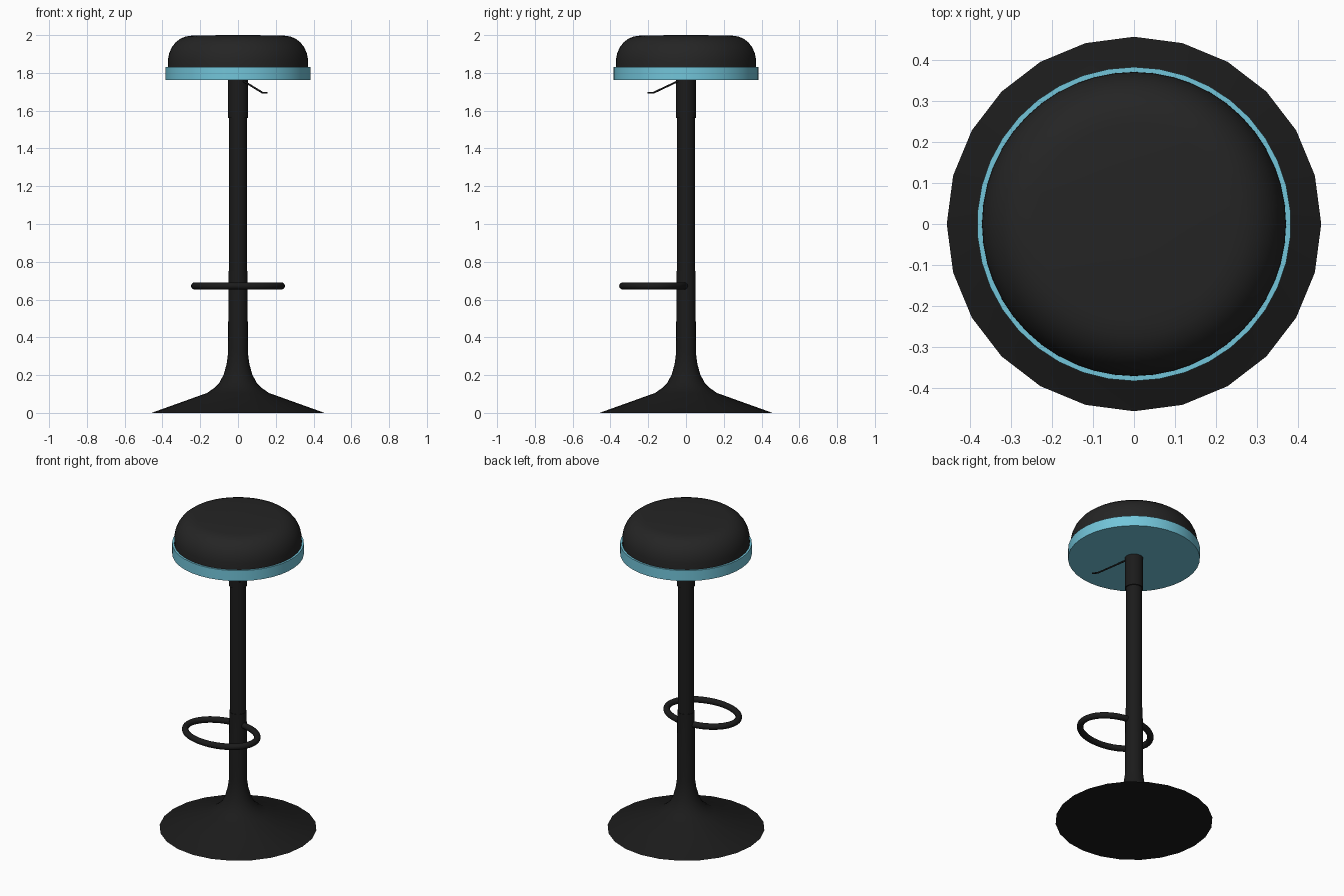
import bpy
from math import sin, cos, pi, radians

if "Cube" in bpy.data.objects:
    bpy.data.objects.remove(bpy.data.objects["Cube"])


def material(name, rgb):
    m = bpy.data.materials.new(name)
    m.diffuse_color = (*rgb, 1)
    m.use_nodes = True
    m.node_tree.nodes["Principled BSDF"].inputs["Base Color"].default_value = m.diffuse_color
    return m


black = material("black_metal", (0.011, 0.011, 0.011))
padding = material("black_padding", (0.018, 0.018, 0.018))
blue = material("light_blue", (0.17, 0.56, 0.70))


def finish(obj, mat, angle=40):
    obj.data.materials.append(mat)
    bpy.ops.object.select_all(action='DESELECT')
    obj.select_set(True)
    bpy.context.view_layer.objects.active = obj
    bpy.ops.object.shade_smooth_by_angle(angle=radians(angle))


def lathe(name, profile, sides, mat):
    """Revolve (radius, z) points, listed bottom to top, and cap both ends."""
    verts = [(r * sin(2 * pi * i / sides), -r * cos(2 * pi * i / sides), z)
             for r, z in profile for i in range(sides)]
    faces = [(k * sides + i, k * sides + (i + 1) % sides,
              (k + 1) * sides + (i + 1) % sides, (k + 1) * sides + i)
             for k in range(len(profile) - 1) for i in range(sides)]
    faces.append(tuple(reversed(range(sides))))
    last = (len(profile) - 1) * sides
    faces.append(tuple(range(last, last + sides)))
    mesh = bpy.data.meshes.new(name)
    mesh.from_pydata(verts, [], faces)
    obj = bpy.data.objects.new(name, mesh)
    bpy.context.collection.objects.link(obj)
    finish(obj, mat)


def tube(name, points, radius, cyclic, mat):
    """Round bar along a path, converted to a mesh."""
    curve = bpy.data.curves.new(name, 'CURVE')
    curve.dimensions = '3D'
    curve.bevel_depth = radius
    curve.bevel_resolution = 3
    curve.use_fill_caps = True
    spline = curve.splines.new('POLY')
    spline.points.add(len(points) - 1)
    for p, co in zip(spline.points, points):
        p.co = (*co, 1)
    spline.use_cyclic_u = cyclic
    obj = bpy.data.objects.new(name, curve)
    bpy.context.collection.objects.link(obj)
    bpy.ops.object.select_all(action='DESELECT')
    obj.select_set(True)
    bpy.context.view_layer.objects.active = obj
    bpy.ops.object.convert(target='MESH')
    finish(bpy.context.view_layer.objects.active, mat, 60)


# Trumpet base flaring into the lower column sleeve
lathe("base", [(0.458, 0), (0.165, 0.105), (0.128, 0.13), (0.098, 0.16),
               (0.075, 0.205), (0.06, 0.26), (0.052, 0.32), (0.051, 0.75)], 24, black)

# Column and the collar under the seat
lathe("column", [(0.048, 0.7), (0.048, 1.6)], 24, black)
lathe("collar", [(0.054, 1.56), (0.054, 1.775)], 24, black)

# Blue seat pan and rounded cushion
lathe("seat_pan", [(0.384, 1.763), (0.384, 1.83)], 38, blue)
lathe("cushion", [(0.372, 1.82), (0.371, 1.87), (0.364, 1.905), (0.35, 1.936),
                  (0.33, 1.962), (0.304, 1.982), (0.275, 1.993),
                  (0.24, 1.998), (0.05, 2.0)], 48, padding)

# Oval footrest in front of the column
tube("footrest", [(0.23 * cos(2 * pi * i / 40), -0.17 + 0.165 * sin(2 * pi * i / 40), 0.672)
                  for i in range(40)], 0.019, True, black)

# Height lever
tube("lever", [(0.02, -0.03, 1.762), (0.13, -0.172, 1.695), (0.152, -0.2, 1.695)],
     0.005, False, black)
